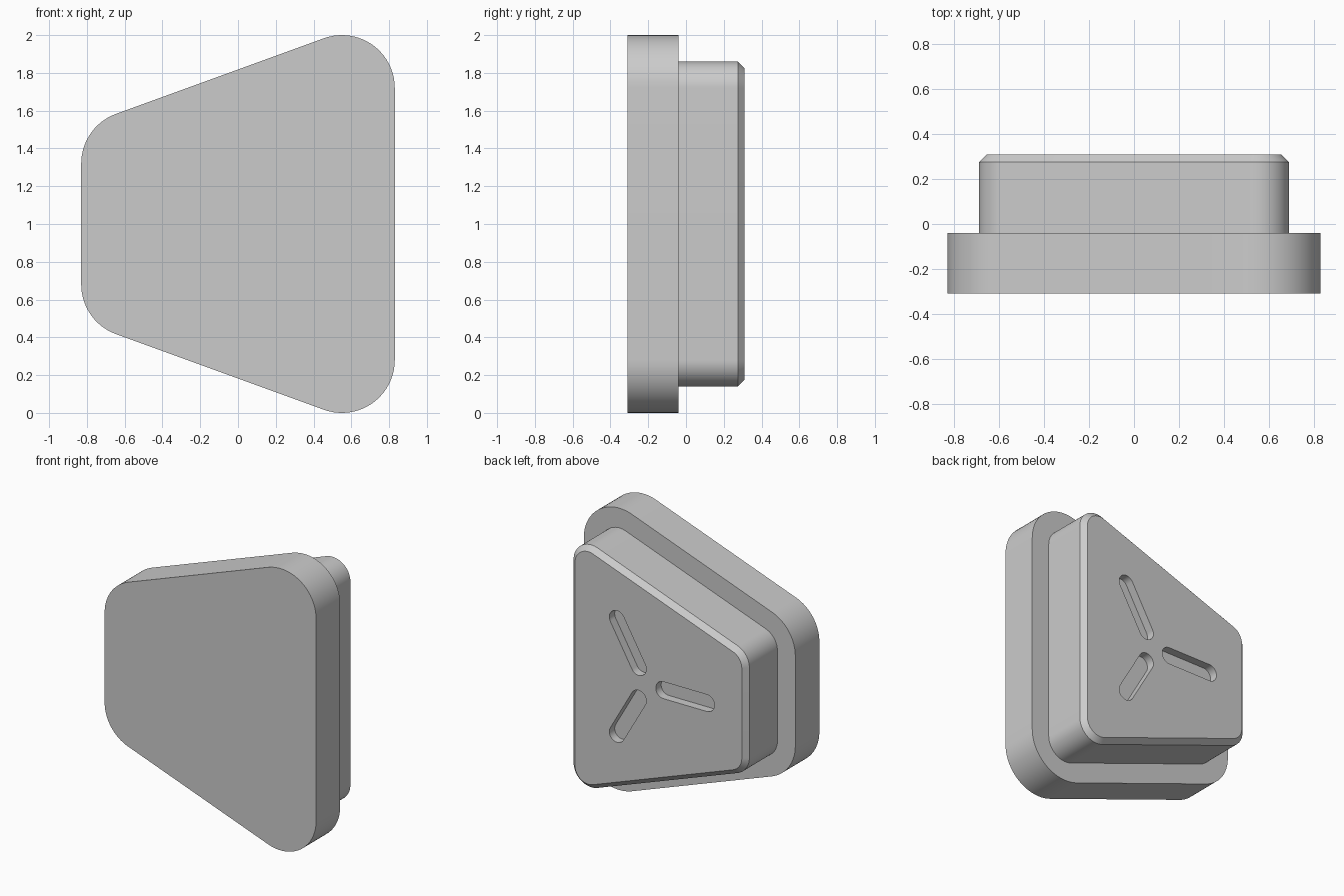
import bpy
import bmesh
from math import cos, sin, radians

cube = bpy.data.objects.get("Cube")
if cube:
    bpy.data.objects.remove(cube, do_unlink=True)

# One plain grey for the whole part
grey = bpy.data.materials.new("plain_grey")
grey.use_nodes = True
COLOUR = (0.6, 0.6, 0.6, 1)
grey.diffuse_color = COLOUR
grey.node_tree.nodes["Principled BSDF"].inputs["Base Color"].default_value = COLOUR


def outline(arcs, radius, steps=20):
    """Rounded outline in (x, z): arcs of one radius round the given centres."""
    points = []
    for cx, cz, start, end in arcs:
        for i in range(steps + 1):
            a = radians(start + (end - start) * i / steps)
            points.append((cx + radius * cos(a), cz + radius * sin(a)))
    return points


def loft(name, arcs, sections):
    """Closed solid through (y, corner radius) sections."""
    bm = bmesh.new()
    rings = [[bm.verts.new((x, y, z)) for x, z in outline(arcs, r)]
             for y, r in sections]
    for a, b in zip(rings, rings[1:]):
        for i in range(len(a)):
            j = (i + 1) % len(a)
            bm.faces.new((a[i], a[j], b[j], b[i]))
    bm.faces.new(rings[0])
    bm.faces.new(rings[-1])
    bmesh.ops.recalc_face_normals(bm, faces=bm.faces)
    mesh = bpy.data.meshes.new(name)
    bm.to_mesh(mesh)
    bm.free()
    mesh.materials.append(grey)
    obj = bpy.data.objects.new(name, mesh)
    bpy.context.collection.objects.link(obj)
    return obj


def activate(obj):
    bpy.ops.object.select_all(action="DESELECT")
    obj.select_set(True)
    bpy.context.view_layer.objects.active = obj


# Both tiers share the same four corner centres
corners = [(0.55, 1.72, 0, 110), (-0.55, 1.32, 110, 180),
           (-0.55, 0.68, 180, 250), (0.55, 0.28, 250, 360)]
flange = loft("front_flange", corners, [(-0.31, 0.28), (-0.04, 0.28)])
body = loft("chamfered_body", corners,
            [(-0.06, 0.14), (0.275, 0.14), (0.31, 0.105)])

# Three radial slots cut into the back face
HUB_X, HUB_Z, HALF_WIDTH = 0.09, 1.0, 0.06
for angle in (60, 180, 300):
    dx, dz = cos(radians(angle)), sin(radians(angle))
    ends = [(HUB_X + r * dx, HUB_Z + r * dz, angle + turn, angle + turn + 180)
            for r, turn in ((0.47, -90), (0.13, 90))]
    cutter = loft("slot_cutter", ends, [(0.25, HALF_WIDTH), (0.4, HALF_WIDTH)])
    cutter.hide_render = True
    cut = body.modifiers.new("slot", "BOOLEAN")
    cut.operation = "DIFFERENCE"
    cut.solver = "EXACT"
    cut.object = cutter
    activate(body)
    bpy.ops.object.modifier_apply(modifier=cut.name)
    bpy.data.objects.remove(cutter, do_unlink=True)

# Smooth round corners, crisp edges
for obj in (flange, body):
    activate(obj)
    bpy.ops.object.shade_smooth_by_angle(angle=radians(30))
